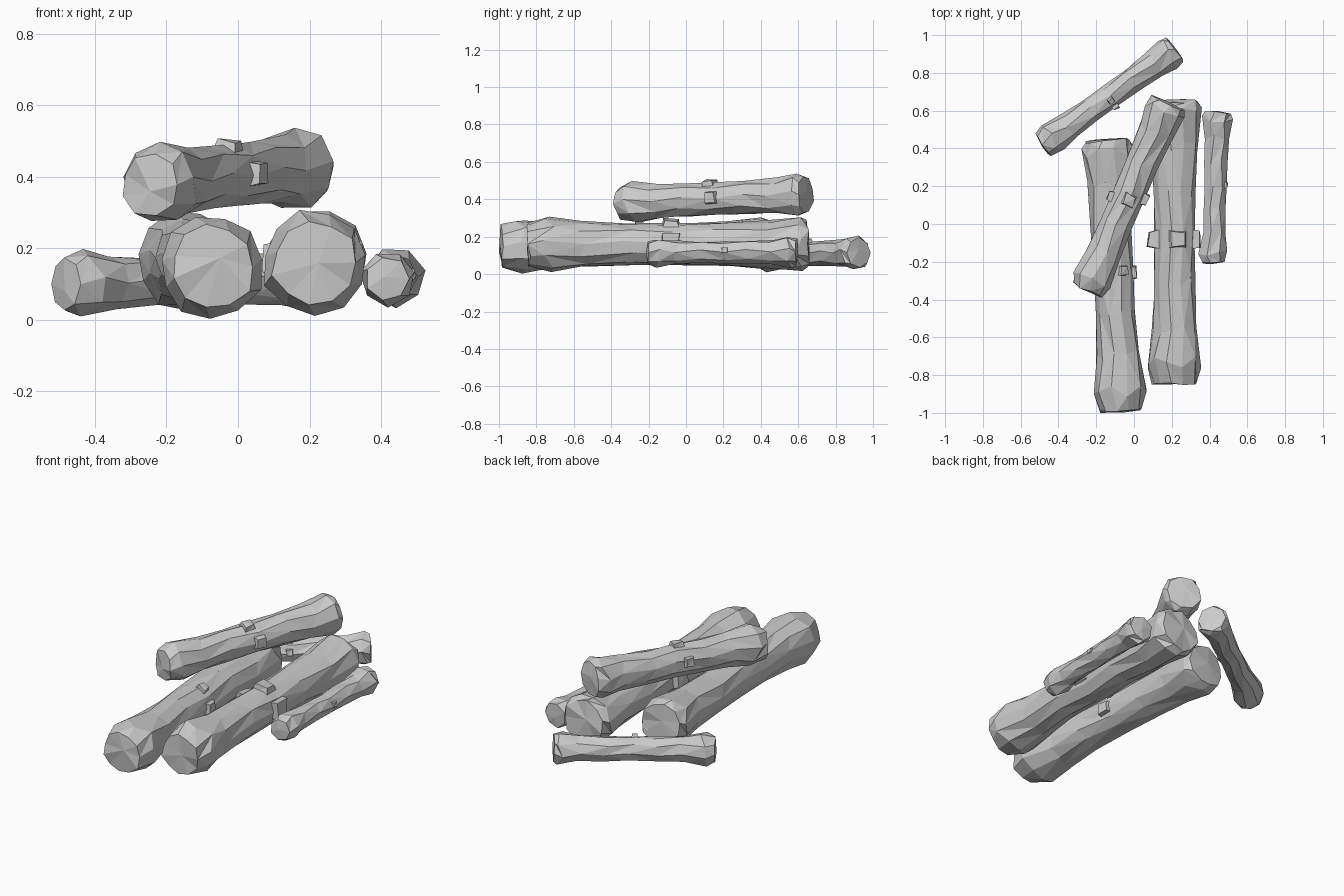
import bpy, bmesh, math, random
from mathutils import Vector

if "Cube" in bpy.data.objects:
    bpy.data.objects.remove(bpy.data.objects["Cube"])

# Along-length profile: (fraction of length, fraction of end radius); hollowed waist, chamfered ends
PROFILE = [(0.0, 0.80), (0.07, 1.0), (0.2, 0.86), (0.36, 0.80), (0.52, 0.80),
           (0.68, 0.82), (0.84, 0.88), (0.96, 1.0), (1.0, 0.86)]


def frame(p0, p1):
    """Axis, sideways and upward directions of a log."""
    axis = (p1 - p0).normalized()
    side = axis.cross(Vector((0, 0, 1))).normalized()
    return axis, side, side.cross(axis)


def finish(name, bm):
    bmesh.ops.recalc_face_normals(bm, faces=bm.faces)
    mesh = bpy.data.meshes.new(name)
    bm.to_mesh(mesh)
    bm.free()
    obj = bpy.data.objects.new(name, mesh)
    bpy.context.collection.objects.link(obj)


def make_log(name, start, end, r0, r1, sides, seed, waist=1.0, knots=()):
    rng = random.Random(seed)
    p0, p1 = Vector(start), Vector(end)
    axis, side, up = frame(p0, p1)
    length = (p1 - p0).length
    bm = bmesh.new()

    # Faceted trunk with hewn, uneven rings
    facet = [rng.uniform(0.95, 1.04) for _ in range(sides)]
    rings = []
    for i, (t, f) in enumerate(PROFILE):
        if 2 <= i <= 6:
            f *= waist
        r = (r0 + (r1 - r0) * t) * f
        ring = []
        for k in range(sides):
            a = math.tau * (k + 0.5 * (i % 2) * 0.5) / sides
            rr = r * facet[k] * rng.uniform(0.96, 1.04)
            inner = 0 < i < len(PROFILE) - 1
            shift = rng.uniform(-0.025, 0.025) if inner else rng.uniform(-0.008, 0.008)
            ring.append(bm.verts.new(p0.lerp(p1, t) + axis * shift * length
                        + (side * math.cos(a) + up * math.sin(a)) * rr))
        rings.append(ring)
    for a, b in zip(rings, rings[1:]):
        for k in range(sides):
            n = (k + 1) % sides
            quad = (a[k], a[n], b[n], b[k])
            j = rng.randint(0, 1)
            bm.faces.new((quad[j], quad[j + 1], quad[j + 2]))
            bm.faces.new((quad[j], quad[j + 2], quad[(j + 3) % 4]))

    # Cut ends as fans around an off-centre point
    for ring, p, d in ((rings[0], p0, -axis), (rings[-1], p1, axis)):
        tip = bm.verts.new(p + d * 0.008 + side * rng.uniform(-0.2, 0.2) * r0
                           + up * rng.uniform(-0.2, 0.2) * r0)
        for k in range(sides):
            bm.faces.new((ring[k], ring[(k + 1) % sides], tip))
    finish(name, bm)

    # Broken branch stubs: (fraction of length, angle in degrees, reach, width)
    for n, (t, deg, reach, w) in enumerate(knots):
        a = math.radians(deg)
        out = side * math.cos(a) + up * math.sin(a)
        tan = axis.cross(out)
        c = p0.lerp(p1, t)
        kb = bmesh.new()
        base, top = [], []
        for sx, sy in ((-1, -1), (1, -1), (1, 1), (-1, 1)):
            base.append(kb.verts.new(c + out * reach * 0.6 + (axis * sx + tan * sy) * w))
            top.append(kb.verts.new(c + out * reach * rng.uniform(0.92, 1.02)
                       + (axis * sx + tan * sy) * w * rng.uniform(0.6, 0.95)))
        kb.faces.new(base)
        kb.faces.new(top)
        for k in range(4):
            m = (k + 1) % 4
            kb.faces.new((base[k], base[m], top[m], top[k]))
        bmesh.ops.triangulate(kb, faces=kb.faces)
        finish(f"{name}_stub_{n + 1}", kb)


# Two large logs lying side by side
make_log("large_log_left", (-0.072, -0.99, 0.148), (-0.148, 0.44, 0.165), 0.146, 0.142, 11, 3,
         waist=0.97, knots=[(0.51, 0, 0.125, 0.04), (0.52, 60, 0.13, 0.03)])
make_log("large_log_right", (0.215, -0.84, 0.16), (0.215, 0.65, 0.165), 0.146, 0.145, 11, 8,
         waist=0.97, knots=[(0.51, 5, 0.14, 0.05), (0.51, 175, 0.145, 0.05), (0.51, 80, 0.135, 0.05)])

# Thin log on the right and a loose one behind
make_log("small_log_right", (0.418, -0.205, 0.115), (0.443, 0.59, 0.12), 0.076, 0.082, 7, 5,
         waist=0.92, knots=[(0.52, 10, 0.068, 0.02)])
make_log("small_log_back", (-0.485, 0.42, 0.1), (0.215, 0.925, 0.115), 0.094, 0.092, 8, 12,
         waist=0.92, knots=[(0.5, 70, 0.085, 0.018), (0.5, 10, 0.08, 0.02)])

# Log resting diagonally on top
make_log("top_log", (-0.245, -0.35, 0.378), (0.18, 0.64, 0.426), 0.112, 0.115, 9, 21,
         waist=0.97, knots=[(0.49, 80, 0.105, 0.035), (0.52, 5, 0.108, 0.035), (0.47, 170, 0.105, 0.03)])
